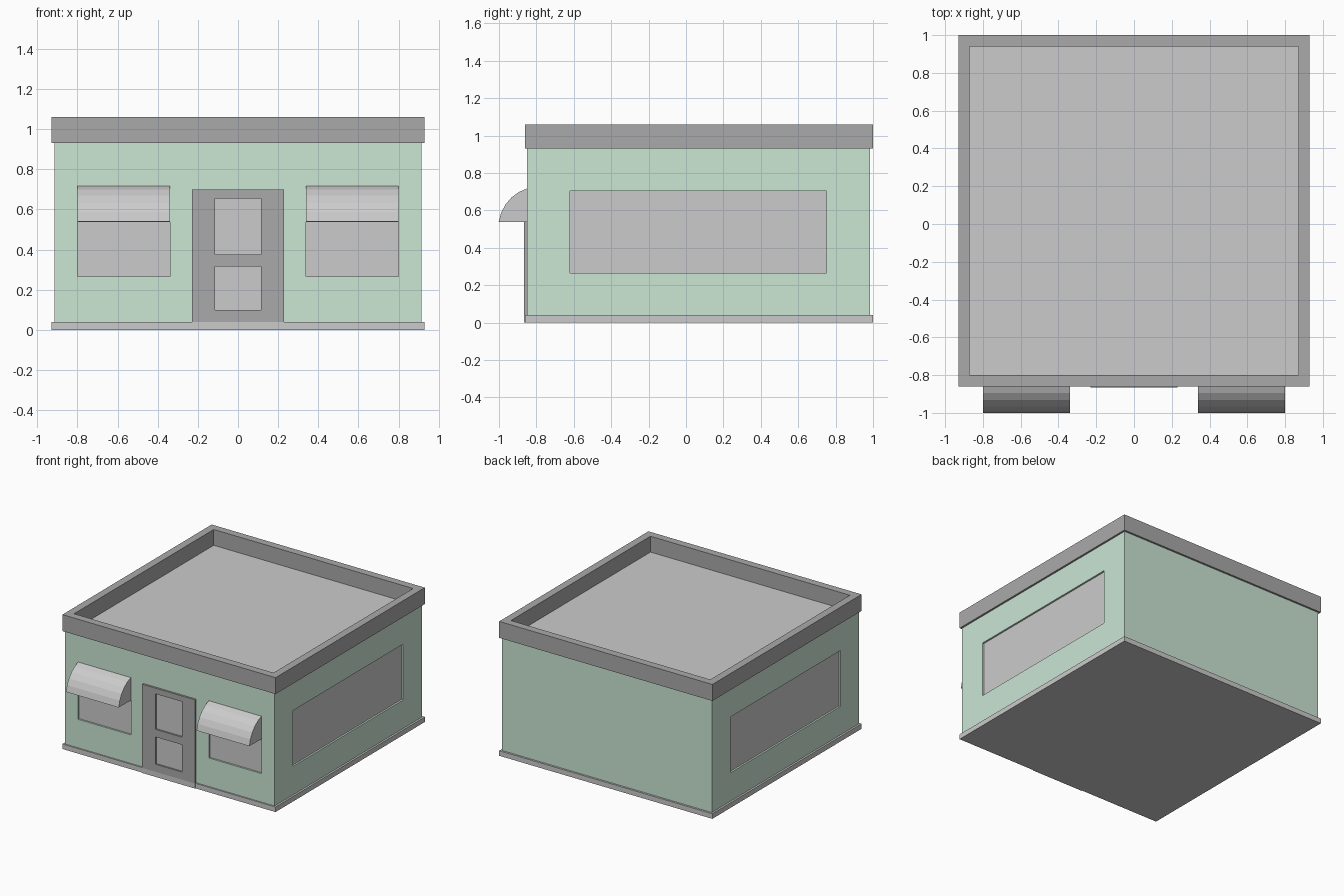
import bpy, bmesh
from math import sin, cos, radians

if "Cube" in bpy.data.objects:
    bpy.data.objects.remove(bpy.data.objects["Cube"])


def material(name, r, g, b):
    m = bpy.data.materials.new(name)
    m.diffuse_color = (r, g, b, 1)
    m.use_nodes = True
    m.node_tree.nodes["Principled BSDF"].inputs["Base Color"].default_value = m.diffuse_color
    return m


GREEN = material("green_paint", 0.596, 0.792, 0.659)
DARK = material("dark_trim", 0.4, 0.4, 0.4)
STONE = material("base_grey", 0.63, 0.63, 0.63)


def finish(name, bm, mat=None):
    bmesh.ops.recalc_face_normals(bm, faces=bm.faces[:])
    me = bpy.data.meshes.new(name)
    bm.to_mesh(me)
    bm.free()
    ob = bpy.data.objects.new(name, me)
    bpy.context.collection.objects.link(ob)
    if mat:
        me.materials.append(mat)
    return ob


def boxes(name, spans, mat=None):
    """One object made of boxes given as (x0, x1, y0, y1, z0, z1)."""
    bm = bmesh.new()
    for x0, x1, y0, y1, z0, z1 in spans:
        vs = bmesh.ops.create_cube(bm, size=1)["verts"]
        for v in vs:
            v.co = ((x0 + x1) / 2 + v.co.x * (x1 - x0),
                    (y0 + y1) / 2 + v.co.y * (y1 - y0),
                    (z0 + z1) / 2 + v.co.z * (z1 - z0))
    return finish(name, bm, mat)


def cut(target, name, spans):
    cutter = boxes(name, spans)
    cutter.hide_render = True
    cutter.hide_viewport = True
    mod = target.modifiers.new("openings", "BOOLEAN")
    mod.operation = "DIFFERENCE"
    mod.solver = "EXACT"
    mod.object = cutter


# Base slab with a shallow doorstep
boxes("base_slab", [(-0.93, 0.93, -0.86, 1.0, 0, 0.04)], STONE)
boxes("doorstep", [(-0.23, 0.23, -0.865, -0.85, 0, 0.04)], STONE)

# Walls with shallow window recesses
walls = boxes("walls", [(-0.915, 0.915, -0.85, 0.985, 0.04, 0.93)], GREEN)
recesses = []
for s in (-1, 1):
    xa, xb = sorted((s * 0.34, s * 0.80))
    recesses.append((xa, xb, -0.90, -0.835, 0.265, 0.705))
    xa, xb = sorted((s * 0.90, s * 0.96))
    recesses.append((xa, xb, -0.62, 0.75, 0.265, 0.705))
cut(walls, "window_cutter", recesses)

# Window panes
for s, side in ((-1, "left"), (1, "right")):
    xa, xb = sorted((s * 0.34, s * 0.80))
    boxes(f"front_window_{side}", [(xa, xb, -0.836, -0.82, 0.265, 0.705)])
    xa, xb = sorted((s * 0.88, s * 0.901))
    boxes(f"side_window_{side}", [(xa, xb, -0.62, 0.75, 0.265, 0.705)])

# Parapet ring around the flat roof
parapet = boxes("parapet", [(-0.93, 0.93, -0.86, 1.0, 0.93, 1.06)], DARK)
cut(parapet, "parapet_cutter", [(-0.87, 0.87, -0.80, 0.94, 0.90, 1.10)])
boxes("flat_roof", [(-0.88, 0.88, -0.81, 0.95, 0.90, 0.935)])

# Door frame with two glazed openings
door = boxes("door_frame", [(-0.23, 0.23, -0.865, -0.84, 0.04, 0.70)], DARK)
openings = [(0.10, 0.315), (0.375, 0.655)]
cut(door, "door_cutter", [(-0.115, 0.115, -0.90, -0.80, a, b) for a, b in openings])
boxes("door_glass", [(-0.115, 0.115, -0.852, -0.845, a, b) for a, b in openings])

# Awnings: faceted arc profile extruded along x
arc = [(-0.795 - 0.21 * cos(radians(a)), 0.50 + 0.225 * sin(radians(a)))
       for a in (10, 23, 36, 49, 62, 75)]
profile = [(-0.845, 0.537)] + arc + [(-0.845, 0.72)]
for s, side in ((-1, "left"), (1, "right")):
    xa, xb = sorted((s * 0.34, s * 0.80))
    bm = bmesh.new()
    face = bm.faces.new([bm.verts.new((xa, y, z)) for y, z in profile])
    ext = bmesh.ops.extrude_face_region(bm, geom=[face])["geom"]
    bmesh.ops.translate(bm, vec=(xb - xa, 0, 0),
                        verts=[e for e in ext if isinstance(e, bmesh.types.BMVert)])
    finish(f"awning_{side}", bm)
